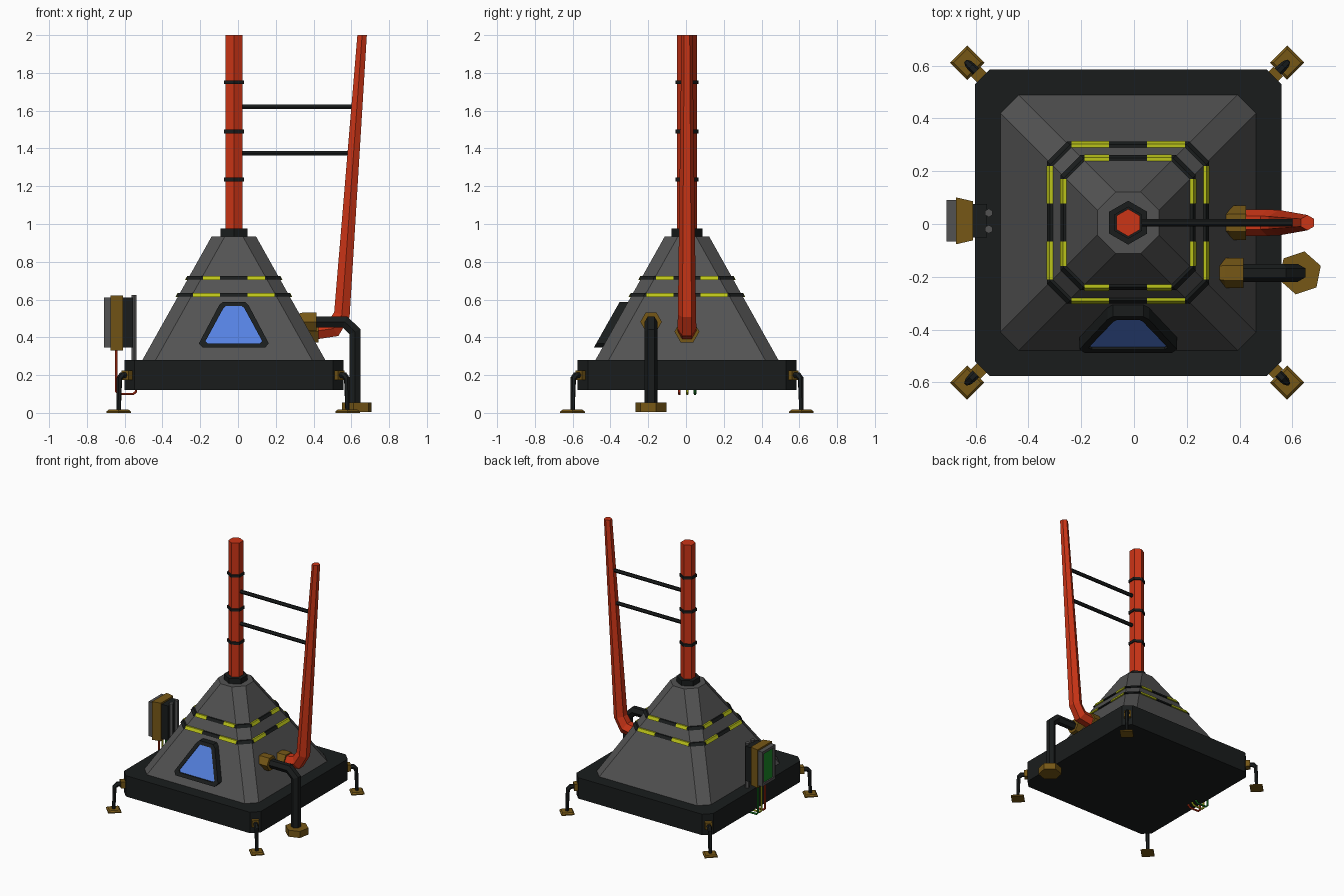
import bpy, bmesh
from math import cos, sin, pi, sqrt
from mathutils import Vector, Matrix

if "Cube" in bpy.data.objects:
    bpy.data.objects.remove(bpy.data.objects["Cube"])

CX, CY = -0.022, 0.005   # axis of the main body


def mat(name, r, g, b):
    m = bpy.data.materials.new(name)
    m.diffuse_color = (r, g, b, 1)
    m.use_nodes = True
    m.node_tree.nodes["Principled BSDF"].inputs["Base Color"].default_value = m.diffuse_color
    return m


BLACK = mat("black", 0.010, 0.012, 0.012)
GREY = mat("dark_grey", 0.085, 0.085, 0.085)
RED = mat("red", 0.60, 0.035, 0.008)
BROWN = mat("brass", 0.18, 0.095, 0.008)
YELLOW = mat("yellow", 0.50, 0.55, 0.01)
BLUE = mat("blue", 0.09, 0.22, 0.75)
GREEN = mat("green", 0.01, 0.25, 0.02)


def loft(name, rings, m, wrap=False):
    """Join equal-length point rings; cap the ends, or close into a frame."""
    bm = bmesh.new()
    vs = [[bm.verts.new(p) for p in r] for r in rings]
    n = len(rings[0])
    pairs = list(zip(vs, vs[1:])) + ([(vs[-1], vs[0])] if wrap else [])
    for a, b in pairs:
        for i in range(n):
            j = (i + 1) % n
            bm.faces.new((a[i], a[j], b[j], b[i]))
    if not wrap:
        bm.faces.new(vs[0])
        bm.faces.new(vs[-1])
    bmesh.ops.recalc_face_normals(bm, faces=bm.faces)
    me = bpy.data.meshes.new(name)
    bm.to_mesh(me)
    bm.free()
    ob = bpy.data.objects.new(name, me)
    me.materials.append(m)
    bpy.context.collection.objects.link(ob)
    return ob


def tube(name, path, radii, m, normal=(0, 1, 0), n=6, phase=0):
    """Mitred tube along a path lying in the plane with the given normal."""
    P = [Vector(p) for p in path]
    N = Vector(normal).normalized()
    if not isinstance(radii, (list, tuple)):
        radii = [radii] * len(P)
    rings = []
    for i, p in enumerate(P):
        t0 = (p - P[i - 1]).normalized() if i else (P[1] - p).normalized()
        t1 = (P[i + 1] - p).normalized() if i < len(P) - 1 else t0
        t = (t0 + t1).normalized()
        side = N.cross(t) / t.dot(t0)
        rings.append([p + radii[i] * (cos(a) * N + sin(a) * side)
                      for a in (phase + 2 * pi * k / n for k in range(n))])
    return loft(name, rings, m)


def octa(h, c, z):
    """Square of half width h with corners cut by c."""
    s = h - c
    return [(CX + x, CY + y, z) for x, y in ((h, -s), (h, s), (s, h), (-s, h),
                                             (-h, s), (-h, -s), (-s, -h), (s, -h))]


def half_at(z):
    return 0.487 - 0.565 * (z - 0.28)


def rect(x, hy, z0, z1, y=0.012):
    return [(x, y - hy, z0), (x, y + hy, z0), (x, y + hy, z1), (x, y - hy, z1)]


# Base slab and tapered body
loft("base", [octa(0.58, 0.055, 0.12), octa(0.58, 0.055, 0.28)], BLACK)
loft("body", [octa(0.487, 0.07, 0.275), octa(0.117, 0.07, 0.935)], GREY)

# Hazard bands: black ring with yellow dashes on each side
for label, z in (("lower", 0.625), ("upper", 0.715)):
    z0, z1 = z - 0.01, z + 0.01
    h0, h1 = half_at(z0) + 0.009, half_at(z1) + 0.009
    loft(label + "_band", [octa(h0, 0.075, z0), octa(h1, 0.075, z1)], BLACK)
    for k in range(4):
        R = Matrix.Translation((CX, CY, 0)) @ Matrix.Rotation(k * pi / 2, 4, 'Z')
        for s in (-1, 1):
            ends = [[R @ Vector(p) for p in ((h0 - 0.03, s * y, z0 - 0.001), (h0 + 0.002, s * y, z0 - 0.001),
                                             (h1 + 0.002, s * y, z1 + 0.001), (h1 - 0.03, s * y, z1 + 0.001))]
                    for y in (0.072, h1 - 0.08)]
            loft(label + "_band_dash", ends, YELLOW)

# Window: trapezoid frame and glass following the sloped front
outer = [(0.165, 0.345), (0.185, 0.368), (0.078, 0.570), (0.058, 0.588)]
inner = [(0.138, 0.368), (0.150, 0.380), (0.055, 0.555), (0.043, 0.565)]


def window_ring(half, off):
    pts = half + [(-x, z) for x, z in reversed(half)]
    return [(CX + x, CY - half_at(z) - off, z) for x, z in pts]


loft("window_frame", [window_ring(outer, -0.01), window_ring(outer, 0.043),
                      window_ring(inner, 0.043), window_ring(inner, -0.01)], BLACK, wrap=True)
loft("window_glass", [window_ring(inner, -0.01), window_ring(inner, 0.034)], BLUE)

# Central mast with neck and clamp rings
def upright(name, z0, z1, r, m):
    tube(name, [(CX, CY, z0), (CX, CY, z1)], r, m)


upright("mast_neck", 0.93, 0.975, 0.083, BLACK)
upright("mast", 0.95, 2.0, 0.052, RED)
for z in (1.235, 1.49, 1.75):
    upright("mast_ring", z - 0.01, z + 0.01, 0.061, BLACK)

# Tapering side pipe, its socket and the struts to the mast
loft_top = (0.657, CY, 2.0)
side_pipe = tube("side_pipe", [(0.36, CY, 0.425), (0.505, CY, 0.447), (0.55, CY, 0.52), loft_top],
                 [0.05, 0.05, 0.048, 0.029], RED)
for v in side_pipe.data.vertices:      # level the pipe's open end
    if v.co.z > 1.9:
        v.co.z = 2.0
tube("side_pipe_socket", [(0.32, CY, 0.43), (0.365, CY, 0.43), (0.425, CY, 0.43)], [0.055, 0.066, 0.066], BROWN)
for z in (1.375, 1.62):
    tube("strut", [(CX, CY, z), (0.55 + (z - 0.52) * 0.072, CY, z)], 0.014, BLACK)

# Drain pipe with socket and ground nut
Y = -0.185
tube("drain_pipe", [(0.38, Y, 0.482), (0.565, Y, 0.482), (0.62, Y, 0.43), (0.62, Y, 0.03)], 0.034, BLACK)
tube("drain_socket", [(0.30, Y, 0.482), (0.345, Y, 0.482), (0.415, Y, 0.482)], [0.045, 0.057, 0.057], BROWN)
tube("drain_nut", [(0.629, Y, 0.005), (0.629, Y, 0.055)], 0.083, BROWN, phase=0.2)

# Four corner legs
for sx in (-1, 1):
    for sy in (-1, 1):
        def at(o, z):
            return (CX - 0.004 + sx * o, CY + sy * o, z)
        nrm = (-sy, sx, 0)
        tube("leg_bracket", [at(0.535, 0.2), at(0.573, 0.2)], 0.036, BROWN, nrm, 4, pi / 4)
        tube("leg", [at(0.55, 0.2), at(0.588, 0.2), at(0.602, 0.182), at(0.606, 0.008)],
             [0.017, 0.017, 0.015, 0.012], BLACK, nrm)
        x, y, _ = at(0.606, 0)
        loft("foot", [[(x + r * cos(a), y + r * sin(a), z) for a in (0, pi / 2, pi, 3 * pi / 2)]
                      for r, z in ((0.065, 0), (0.065, 0.008), (0.052, 0.017))], BROWN)

# Control panel on the left: housing, screen bezel, screen, back box
loft("panel_housing", [rect(-0.675, 0.089, 0.33, 0.622), rect(-0.61, 0.074, 0.33, 0.622)], BROWN)
loft("screen_bezel", [rect(-0.67, 0.078, 0.345, 0.61), rect(-0.71, 0.078, 0.345, 0.61),
                      rect(-0.71, 0.06, 0.365, 0.59), rect(-0.67, 0.06, 0.365, 0.59)], GREY, wrap=True)
loft("screen", [rect(-0.67, 0.06, 0.365, 0.59), rect(-0.70, 0.06, 0.365, 0.59)], GREEN)
loft("panel_back", [rect(-0.615, 0.064, 0.345, 0.61), rect(-0.557, 0.064, 0.345, 0.61)], BLACK)
for y in (-0.02, 0.042):
    tube("panel_post", [(-0.55, y, 0.27), (-0.55, y, 0.623)], 0.016, GREY)

# Wires running from the panel under the base
for y, m in ((-0.035, RED), (0.007, YELLOW), (0.048, GREEN)):
    tube("wire", [(-0.645, y, 0.34), (-0.645, y, 0.115), (-0.63, y, 0.1), (-0.555, y, 0.1),
                  (-0.54, y, 0.112), (-0.54, y, 0.14)], 0.007, m)
